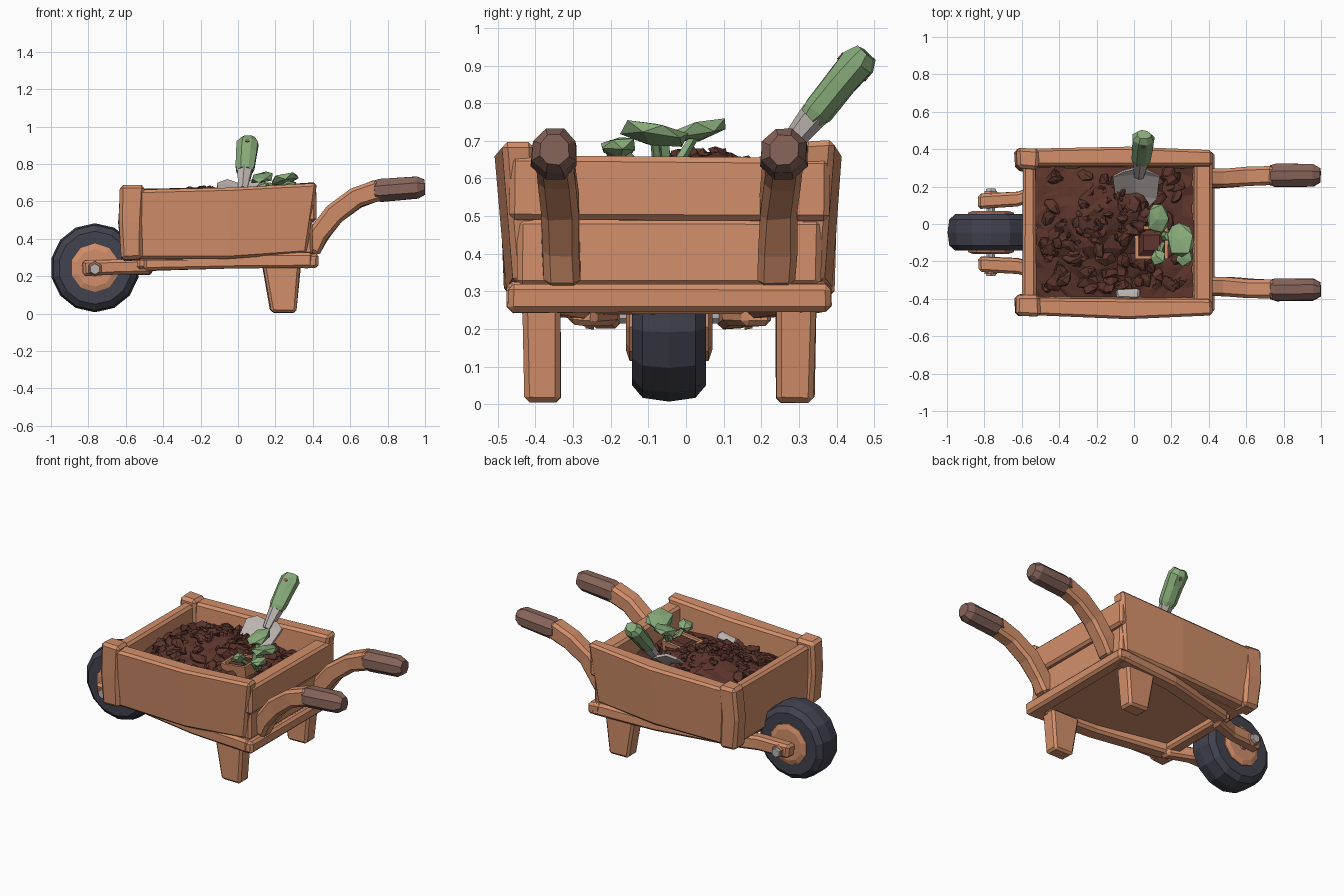
import bpy, bmesh, math, random
from mathutils import Vector, Matrix, Euler

random.seed(4)
if "Cube" in bpy.data.objects:
    bpy.data.objects.remove(bpy.data.objects["Cube"])

CY = -0.045  # centre line of the barrow


def material(name, r, g, b):
    m = bpy.data.materials.new(name)
    m.use_nodes = True
    m.diffuse_color = (r, g, b, 1)
    m.node_tree.nodes["Principled BSDF"].inputs["Base Color"].default_value = (r, g, b, 1)
    return m


WOOD = material("warm wood", 0.65, 0.275, 0.145)
GRIP = material("dark grip", 0.235, 0.125, 0.1)
RUBBER = material("tyre rubber", 0.052, 0.054, 0.076)
SOIL = material("soil", 0.105, 0.035, 0.025)
GREEN = material("soft green", 0.245, 0.41, 0.195)
METAL = material("pale metal", 0.5, 0.45, 0.43)


def finish(bm, name, mat, bevel=0.0, jitter=0.0):
    for v in bm.verts:
        v.co += Vector([random.uniform(-jitter, jitter) for _ in range(3)])
    bmesh.ops.recalc_face_normals(bm, faces=bm.faces)
    me = bpy.data.meshes.new(name)
    bm.to_mesh(me)
    bm.free()
    me.materials.append(mat)
    ob = bpy.data.objects.new(name, me)
    bpy.context.collection.objects.link(ob)
    if bevel:
        mod = ob.modifiers.new("worn edges", "BEVEL")
        mod.width = bevel
        mod.segments = 1


def loft(name, rings, mat, bevel=0.0, jitter=0.0):
    """Skin a row of equal-length point rings and cap both ends."""
    bm = bmesh.new()
    rows = [[bm.verts.new(p) for p in ring] for ring in rings]
    n = len(rows[0])
    for a, b in zip(rows, rows[1:]):
        for i in range(n):
            j = (i + 1) % n
            bm.faces.new((a[i], a[j], b[j], b[i]))
    bm.faces.new(rows[0])
    bm.faces.new(rows[-1])
    finish(bm, name, mat, bevel, jitter)


def beam(name, path, width, height, mat, bevel=0.015, jitter=0.004):
    """Rectangular bar along a path; width is level, height is across the path."""
    pts = [Vector(p) for p in path]
    rings = []
    for i, p in enumerate(pts):
        d = (pts[min(i + 1, len(pts) - 1)] - pts[max(i - 1, 0)]).normalized()
        side = Vector((0, 1, 0)) if abs(d.y) < 0.7 else Vector((1, 0, 0))
        up = d.cross(side).normalized() * height / 2
        side = side * width / 2
        rings.append([p + side + up, p - side + up, p - side - up, p + side - up])
    loft(name, rings, mat, bevel, jitter)


def tube(name, stations, sides, mat, direction=(0, 0, 1), origin=(0, 0, 0), flat=1.0, jitter=0.0):
    """Polygonal solid from (distance, radius) stations along a direction."""
    q = Vector(direction).to_track_quat("Z", "Y")
    angles = [math.tau * (i + 0.5) / sides for i in range(sides)]
    rings = [[Vector(origin) + q @ Vector((r * math.cos(a), r * flat * math.sin(a), t)) for a in angles]
             for t, r in stations]
    loft(name, rings, mat, 0, jitter)


# Box side walls: bowed outwards and rising towards the handles
for s, label in ((1, "left"), (-1, "right")):
    rings = []
    for x0, x1, z0, z1, bow in ((-0.55, -0.55, 0.29, 0.665, 0), (-0.05, -0.03, 0.295, 0.675, 0.015), (0.37, 0.42, 0.325, 0.7, -0.003)):
        rings.append([(x0, CY + s * 0.335, z0), (x0, CY + s * (0.415 + bow), z0),
                      (x1, CY + s * (0.447 + bow), z1), (x1, CY + s * 0.355, z1)])
    loft(label + "_side_wall", rings, WOOD, 0.015, 0.004)
    # Corner posts beside the wheel
    beam(label + "_corner_post", [(-0.565, CY + s * 0.38, 0.285), (-0.575, CY + s * 0.388, 0.49), (-0.565, CY + s * 0.395, 0.685)],
         0.11, 0.12, WOOD, 0.018, 0.008)

# Wheel-side wall and the two planks of the handle-side wall
beam("front_wall", [(-0.56, CY - 0.37, 0.475), (-0.56, CY + 0.37, 0.475)], 0.075, 0.36, WOOD)
beam("lower_back_plank", [(0.35, CY - 0.405, 0.406), (0.35, CY + 0.405, 0.402)], 0.1, 0.18, WOOD, 0.015, 0.002)
beam("upper_back_plank", [(0.37, CY - 0.425, 0.577), (0.37, CY + 0.425, 0.571)], 0.1, 0.17, WOOD, 0.015, 0.002)

# Floor board, wider at the handle end
floor = [(-0.57, 0.34), (0.4, 0.39)]
loft("floor_board", [[(x, CY - w, 0.285), (x, CY + w, 0.285), (x, CY + w, 0.32), (x, CY - w, 0.32)] for x, w in floor], WOOD)
beam("back_cross_beam", [(0.385, CY - 0.43, 0.282), (0.385, CY + 0.43, 0.284)], 0.09, 0.075, WOOD)
beam("front_cross_beam", [(-0.5, CY - 0.28, 0.27), (-0.5, CY + 0.28, 0.27)], 0.08, 0.06, WOOD)

for s, label in ((1, "left"), (-1, "right")):
    # Rails run in from the back corners to the wheel
    beam(label + "_rail", [(0.4, CY + s * 0.385, 0.284), (-0.02, CY + s * 0.355, 0.28), (-0.5, CY + s * 0.25, 0.268)], 0.095, 0.08, WOOD)
    beam(label + "_fork_arm", [(-0.46, CY + s * 0.235, 0.252), (-0.62, CY + s * 0.18, 0.25), (-0.83, CY + s * 0.168, 0.242)], 0.08, 0.085, WOOD)
    tube(label + "_axle_washer", [(0, 0.042), (0.022, 0.038)], 6, WOOD, (0, s, 0), (-0.765, CY + s * 0.2, 0.24))
    tube(label + "_axle_bolt", [(0, 0.032), (0.012, 0.028)], 6, METAL, (0, s, 0), (-0.765, CY + s * 0.222, 0.238))
    # Tapered legs
    rings = []
    for x0, x1, y0, y1, z in ((0.175, 0.31, 0.285, 0.385, 0.005), (0.13, 0.335, 0.285, 0.39, 0.27)):
        rings.append([(x0, CY + s * y0, z), (x1, CY + s * y0, z), (x1, CY + s * y1, z), (x0, CY + s * y1, z)])
    loft(label + "_leg", rings, WOOD, 0.014, 0.004)
    # Curved handles with dark grips
    beam(label + "_handle", [(0.38, CY + s * 0.285, 0.33), (0.43, CY + s * 0.288, 0.425), (0.515, CY + s * 0.292, 0.532),
                             (0.63, CY + s * 0.3, 0.618), (0.76, CY + s * 0.305, 0.663)], 0.1, 0.112, WOOD, 0.018)
    tube(label + "_grip", [(0, 0.056), (0.03, 0.066), (0.23, 0.063), (0.268, 0.042)], 8, GRIP, (1, 0, 0.07),
         (0.73, CY + s * 0.305, 0.657), jitter=0.003)

# Wheel: thick tyre, wooden hub, axle
hub = (-0.765, CY, 0.245)
tube("tyre", [(-0.098, 0.12), (-0.098, 0.195), (-0.07, 0.228), (0, 0.238), (0.07, 0.228), (0.098, 0.195), (0.098, 0.12)], 14, RUBBER, (0, 1, 0), hub)
tube("wheel_hub", [(-0.115, 0.1), (-0.105, 0.13), (0.105, 0.13), (0.115, 0.1)], 10, WOOD, (0, 1, 0), hub)
tube("axle", [(-0.2, 0.025), (0.2, 0.025)], 8, METAL, (0, 1, 0), (-0.765, CY, 0.238))


# Heaped soil surface, smoother on its crown, with angular clods around it
def soil_height(x, y):
    return 0.52 + 0.15 * math.exp(-((x + 0.2) / 0.3) ** 2 - ((y - 0.04) / 0.27) ** 2)


bm = bmesh.new()
bmesh.ops.create_grid(bm, x_segments=15, y_segments=13, size=1)
for v in bm.verts:
    x, y = -0.105 + v.co.x * 0.425, CY + v.co.y * 0.355
    v.co = Vector((x, y, soil_height(x, y)))
bmesh.ops.triangulate(bm, faces=bm.faces)
finish(bm, "soil_heap", SOIL, 0, 0.013)

bm = bmesh.new()
for _ in range(150):
    x, y = random.uniform(-0.47, 0.25), random.uniform(CY - 0.31, CY + 0.31)
    z = soil_height(x, y)
    size = random.uniform(0.022, 0.042) * (0.6 if z > 0.62 else 1)
    turn = Euler((random.uniform(-0.5, 0.5), random.uniform(-0.5, 0.5), random.uniform(0, 6))).to_matrix().to_4x4()
    shape = Matrix.Diagonal((size, size * 1.5, size * 0.6, 1))
    bmesh.ops.create_icosphere(bm, subdivisions=1, radius=1, matrix=Matrix.Translation((x, y, z)) @ turn @ shape)
finish(bm, "soil_clods", SOIL, 0, 0.009)

# Trowel: green handle, metal neck, curved blade pushed into the soil
lean = Vector((0.02, 0.165, 0.2)).normalized()
base = Vector((0.035, 0.325, 0.75))
tube("trowel_handle", [(0.012, 0.046), (0.04, 0.054), (0.14, 0.06), (0.208, 0.062), (0.24, 0.04)], 8, GREEN, lean, base, 0.78, 0.003)
tube("trowel_handle_hole", [(-0.048, 0.014), (0.048, 0.014)], 6, GRIP, (0, -lean.z, lean.y), base + lean * 0.19, 0.8)
tube("trowel_neck", [(-0.11, 0.028), (-0.05, 0.036), (0.028, 0.046)], 6, METAL, lean, base, 0.85)
slope = Vector((0, 0.8, 0.6))
across = Vector((1, 0, 0))
normal = across.cross(slope)
rings = []
for t, w in ((0.02, 0.07), (-0.015, 0.125), (-0.16, 0.11), (-0.27, 0.02)):
    c = Vector((0.012, 0.285, 0.675)) + slope * t
    rings.append([c - across * w + normal * 0.025, c - normal * 0.008, c + across * w + normal * 0.025,
                  c + across * w + normal * 0.04, c + normal * 0.01, c - across * w + normal * 0.04])
loft("trowel_blade", rings, METAL)
beam("buried_metal_scrap", [(-0.09, -0.375, 0.545), (0.03, -0.37, 0.56)], 0.045, 0.035, METAL, 0.01, 0.012)

# Seedling in a square half-buried pot
tube("seedling_pot", [(0, 0.1), (0.14, 0.125), (0.14, 0.1), (0.12, 0.095)], 4, WOOD, (-0.12, 0, 1), (0.11, -0.1, 0.48))
tube("pot_soil", [(0, 0.098), (0.02, 0.06)], 4, SOIL, (-0.12, 0, 1), (0.096, -0.1, 0.602))
root = Vector((0.16, -0.065, 0.57))
tube("main_stem", [(0, 0.03), (0.13, 0.024)], 6, GREEN, (0.2, 0, 1), root)
leaves = ((0.13, 0.03, 0.725, 0.07, 0.09, 0.2), (0.25, -0.085, 0.718, 0.085, 0.1, -0.2),
          (0.13, -0.18, 0.675, 0.045, 0.045, -0.3), (0.27, -0.18, 0.685, 0.055, 0.045, -0.2))
for i, (x, y, z, a, b, tilt) in enumerate(leaves):
    tip = Vector((x, y, z))
    tube("stem_%d" % (i + 1), [(0, 0.018), ((tip - root).length, 0.012)], 5, GREEN, tip - root, root)
    bm = bmesh.new()
    bmesh.ops.create_icosphere(bm, subdivisions=1, radius=1, matrix=Matrix.Translation(tip)
                               @ Euler((tilt, -0.15, i * 0.3)).to_matrix().to_4x4() @ Matrix.Diagonal((a, b, 0.028, 1)))
    finish(bm, "leaf_%d" % (i + 1), GREEN, 0, 0.006)
